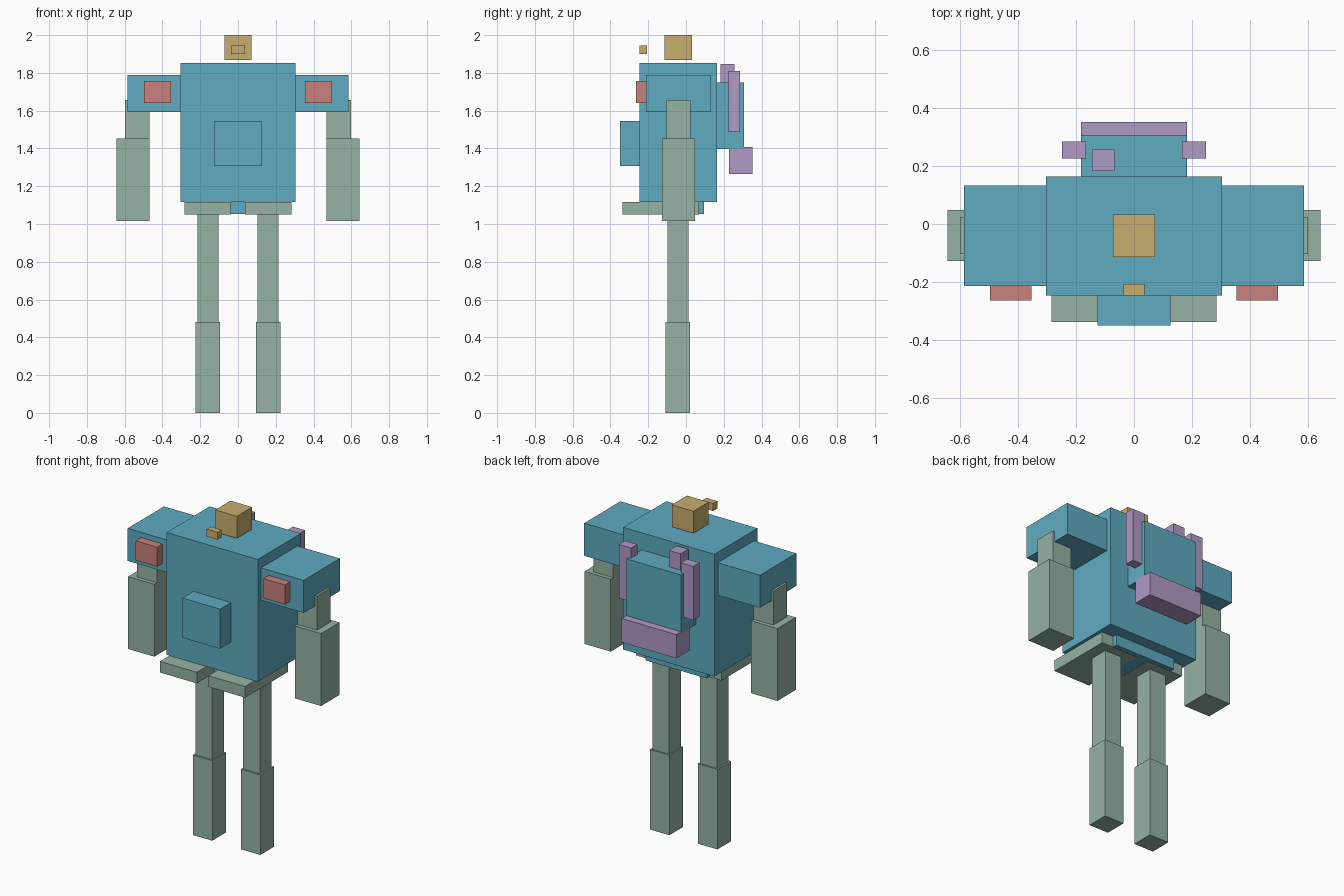
import bpy

if "Cube" in bpy.data.objects:
    bpy.data.objects.remove(bpy.data.objects["Cube"])


def material(name, rgb):
    """Flat colour from 0-255 sRGB, stored as linear."""
    lin = [((c / 255 + 0.055) / 1.055) ** 2.4 for c in rgb]
    m = bpy.data.materials.new(name)
    m.diffuse_color = (*lin, 1)
    m.use_nodes = True
    m.node_tree.nodes["Principled BSDF"].inputs["Base Color"].default_value = m.diffuse_color
    return m


teal = material("teal", (94, 171, 193))
green = material("sage green", (149, 179, 163))
red = material("dusty red", (200, 129, 124))
gold = material("sand gold", (200, 173, 110))
purple = material("lavender", (176, 154, 199))


def box(name, mat, x, y, z):
    """Box spanning the given (min, max) ranges."""
    spans = (x, y, z)
    bpy.ops.mesh.primitive_cube_add(size=1, location=[(a + b) / 2 for a, b in spans])
    ob = bpy.context.object
    ob.name = name
    ob.scale = [b - a for a, b in spans]
    bpy.ops.object.transform_apply(location=False, rotation=False, scale=True)
    ob.data.materials.append(mat)


def pair(name, mat, x, y, z):
    """The same box on the right and mirrored on the left."""
    box("right_" + name, mat, x, y, z)
    box("left_" + name, mat, (-x[1], -x[0]), y, z)


# head and the small piece floating in front of it
box("head", gold, (-0.072, 0.072), (-0.113, 0.032), (1.867, 2.0))
box("face_piece", gold, (-0.036, 0.036), (-0.246, -0.207), (1.90, 1.945))

# body
box("torso", teal, (-0.304, 0.304), (-0.246, 0.164), (1.117, 1.853))
box("belly_plate", teal, (-0.126, 0.126), (-0.35, -0.246), (1.307, 1.546))
box("pelvis", teal, (-0.205, 0.205), (-0.175, 0.095), (1.052, 1.117))

# shoulders with front lamps
pair("shoulder", teal, (0.304, 0.586), (-0.213, 0.132), (1.594, 1.79))
pair("shoulder_lamp", red, (0.354, 0.497), (-0.264, -0.213), (1.64, 1.758))

# arms
pair("upper_arm", green, (0.468, 0.599), (-0.104, 0.024), (1.452, 1.657))
pair("forearm", green, (0.468, 0.643), (-0.128, 0.048), (1.016, 1.452))

# hip plates and legs
pair("hip_plate", green, (0.038, 0.284), (-0.337, 0.068), (1.05, 1.117))
pair("thigh", green, (0.103, 0.215), (-0.099, 0.013), (0.482, 1.05))
pair("shin", green, (0.095, 0.225), (-0.109, 0.022), (0.0, 0.482))

# backpack with side tubes, top canister and bedroll
box("backpack", teal, (-0.182, 0.182), (0.164, 0.307), (1.398, 1.75))
pair("pack_tube", purple, (0.166, 0.248), (0.226, 0.285), (1.487, 1.811))
box("pack_canister", purple, (-0.143, -0.067), (0.182, 0.257), (1.72, 1.848))
box("pack_bedroll", purple, (-0.182, 0.182), (0.228, 0.352), (1.265, 1.408))
